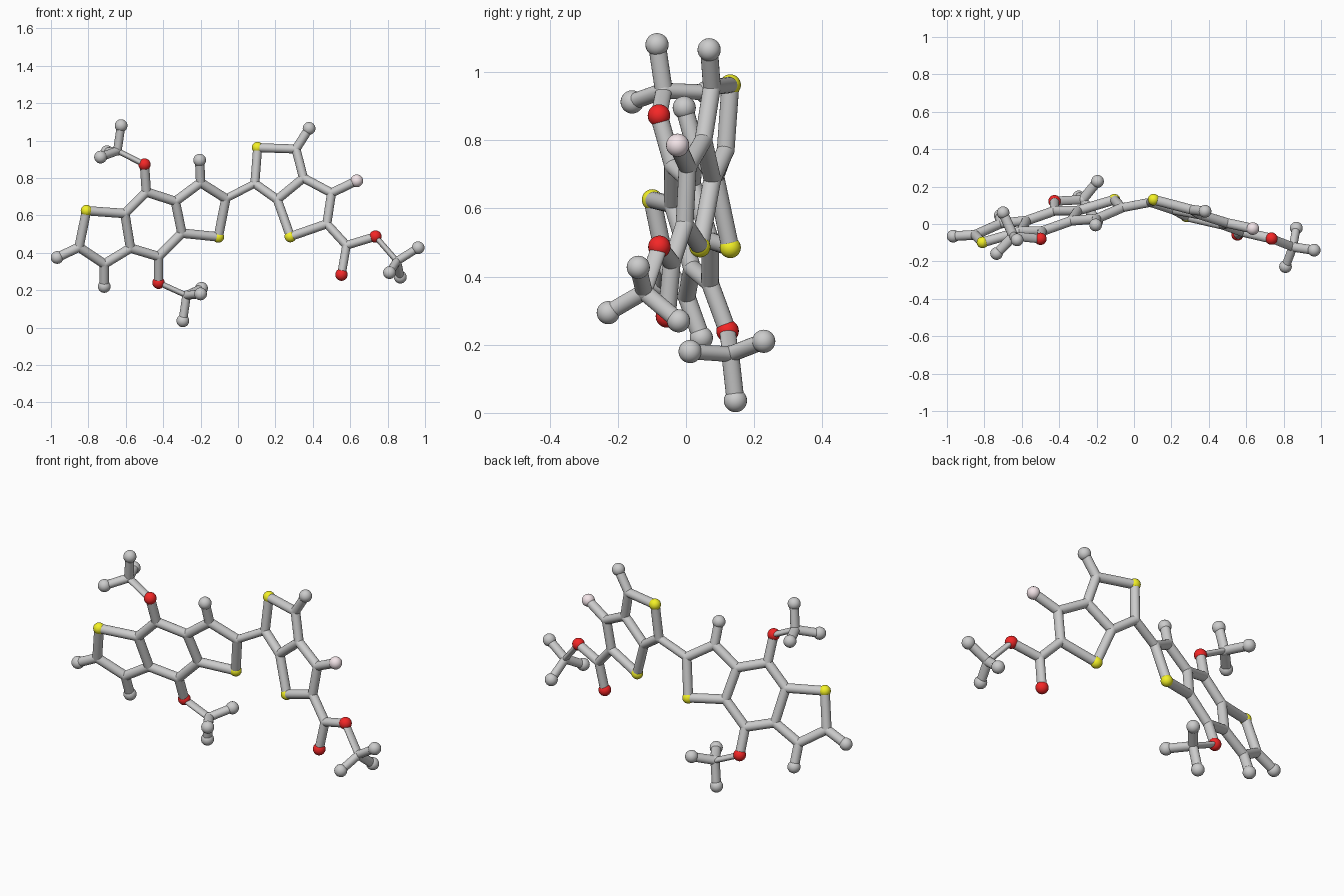
import bpy, bmesh
from mathutils import Vector, Matrix

if "Cube" in bpy.data.objects:
    bpy.data.objects.remove(bpy.data.objects["Cube"])


def left(x, z):      # plane of the left three-ring unit
    return Vector((x, 0.286 + 0.272 * x - 0.263 * z, z))


def right(x, z):     # plane of the right two-ring unit
    return Vector((x, 0.069 - 0.261 * x + 0.092 * z, z))


P = {
    # left fused rings
    "S1": left(-.81, .625), "C1": left(-.85, .43), "C2": left(-.715, .34), "C3": left(-.575, .425),
    "C4": left(-.605, .61), "C5": left(-.49, .725), "C6": left(-.335, .675), "C7": left(-.30, .505),
    "C8": left(-.425, .38), "C9": left(-.20, .775), "C10": left(-.065, .69), "S2": left(-.105, .485),
    "H1": Vector((-.967, -.065, .375)), "H2": Vector((-.715, .045, .22)), "H9": left(-.205, .895),
    # upper methoxy
    "O1": left(-.50, .872), "M1": Vector((-.645, -.065, .945)), "M1a": Vector((-.625, -.085, 1.08)),
    "M1b": Vector((-.735, -.158, .912)), "M1c": Vector((-.70, .06, .94)),
    # lower methoxy
    "O2": Vector((-.425, .122, .24)), "M2": Vector((-.275, .13, .172)), "M2a": Vector((-.295, .145, .036)),
    "M2b": Vector((-.195, .228, .21)), "M2c": Vector((-.20, .012, .18)),
    # right fused rings
    "C11": right(.09, .77), "S4": right(.105, .962), "C12": right(.31, .955), "C13": right(.35, .80),
    "C14": right(.21, .685), "S3": right(.28, .487), "C15": right(.475, .555), "C16": right(.50, .72),
    "H12": right(.38, 1.065), "F": right(.635, .785),
    # ester
    "C17": right(.58, .44), "O3": Vector((.553, -.056, .283)), "O4": right(.735, .487),
    "M3": Vector((.85, -.123, .355)), "M3a": Vector((.963, -.14, .427)),
    "M3b": Vector((.81, -.228, .294)), "M3c": Vector((.868, -.022, .27)),
}

# rods of each part: (chains of joined points, in-plane radius, depth radius)
RODS = {
    "left_ring_frame": (["S1 C1 C2 C3 C4 S1", "C4 C5 C6 C7 C8 C3", "C6 C9 C10 S2 C7",
                         "C1 H1", "C2 H2", "C9 H9", "C5 O1", "C8 O2"], .025, .026),
    "right_ring_frame": (["C11 S4 C12 C13 C14 C11", "C13 C16 C15 S3 C14",
                          "C12 H12", "C16 F"], .024, .026),
    "bridge_rod": (["C10 C11"], .021, .024),
    "ester_rods": (["C15 C17 O3", "C17 O4"], .023, .026),
    "upper_methyl_rods": (["M1a M1 M1b", "M1 M1c"], .023, .026),
    "lower_methyl_rods": (["M2a M2 M2b", "M2 M2c"], .023, .026),
    "ester_methyl_rods": (["M3a M3 M3b", "M3 M3c"], .022, .025),
    "thin_oxygen_links": (["O1 M1", "O2 M2", "O4 M3"], .015, .024),
}


def finish(bm, name, color=None):
    me = bpy.data.meshes.new(name)
    bm.to_mesh(me)
    bm.free()
    ob = bpy.data.objects.new(name, me)
    bpy.context.collection.objects.link(ob)
    if color:
        mat = bpy.data.materials.new(name + "_paint")
        mat.diffuse_color = color
        mat.use_nodes = True
        mat.node_tree.nodes["Principled BSDF"].inputs["Base Color"].default_value = mat.diffuse_color
        me.materials.append(mat)
    bpy.ops.object.select_all(action='DESELECT')
    ob.select_set(True)
    bpy.context.view_layer.objects.active = ob
    bpy.ops.object.shade_smooth_by_angle()
    return ob


def ball(bm, p, r):
    bmesh.ops.create_uvsphere(bm, u_segments=24, v_segments=14, radius=r,
                              matrix=Matrix.Translation(p))


def rod(bm, a, b, ri, rd):
    z = (b - a).normalized()
    y = Vector((0, 1, 0))
    y = (y - z * y.dot(z)).normalized()
    x = y.cross(z)
    m = Matrix((x * ri, y * rd, z * (b - a).length)).transposed().to_4x4()
    m.translation = (a + b) / 2
    bmesh.ops.create_cone(bm, cap_ends=True, segments=20, radius1=1, radius2=1, depth=1, matrix=m)


# rods, with small rounded joints at the carbon corners
for name, (chains, ri, rd) in RODS.items():
    bm = bmesh.new()
    joints = set()
    for chain in chains:
        pts = chain.split()
        for a, b in zip(pts, pts[1:]):
            rod(bm, P[a], P[b], ri, rd)
        joints.update(k for k in pts if k[0] == "C" or k in ("M1", "M2", "M3"))
    if name != "thin_oxygen_links":
        for k in sorted(joints):
            ball(bm, P[k], .026)
    finish(bm, name)

# balls at the ends and coloured corners
BALLS = {
    "grey_end_balls": ([k for k in P if k[0] == "H" or (k[0] == "M" and len(k) == 3)], .034, None),
    "yellow_balls": (["S1", "S2", "S3", "S4"], .031, (.9, .88, .02, 1)),
    "red_balls": (["O1", "O2", "O3", "O4"], .033, (.9, .02, .02, 1)),
    "pink_ball": (["F"], .034, (.9, .78, .81, 1)),
}
for name, (keys, r, color) in BALLS.items():
    bm = bmesh.new()
    for k in keys:
        ball(bm, P[k], r)
    finish(bm, name, color)
